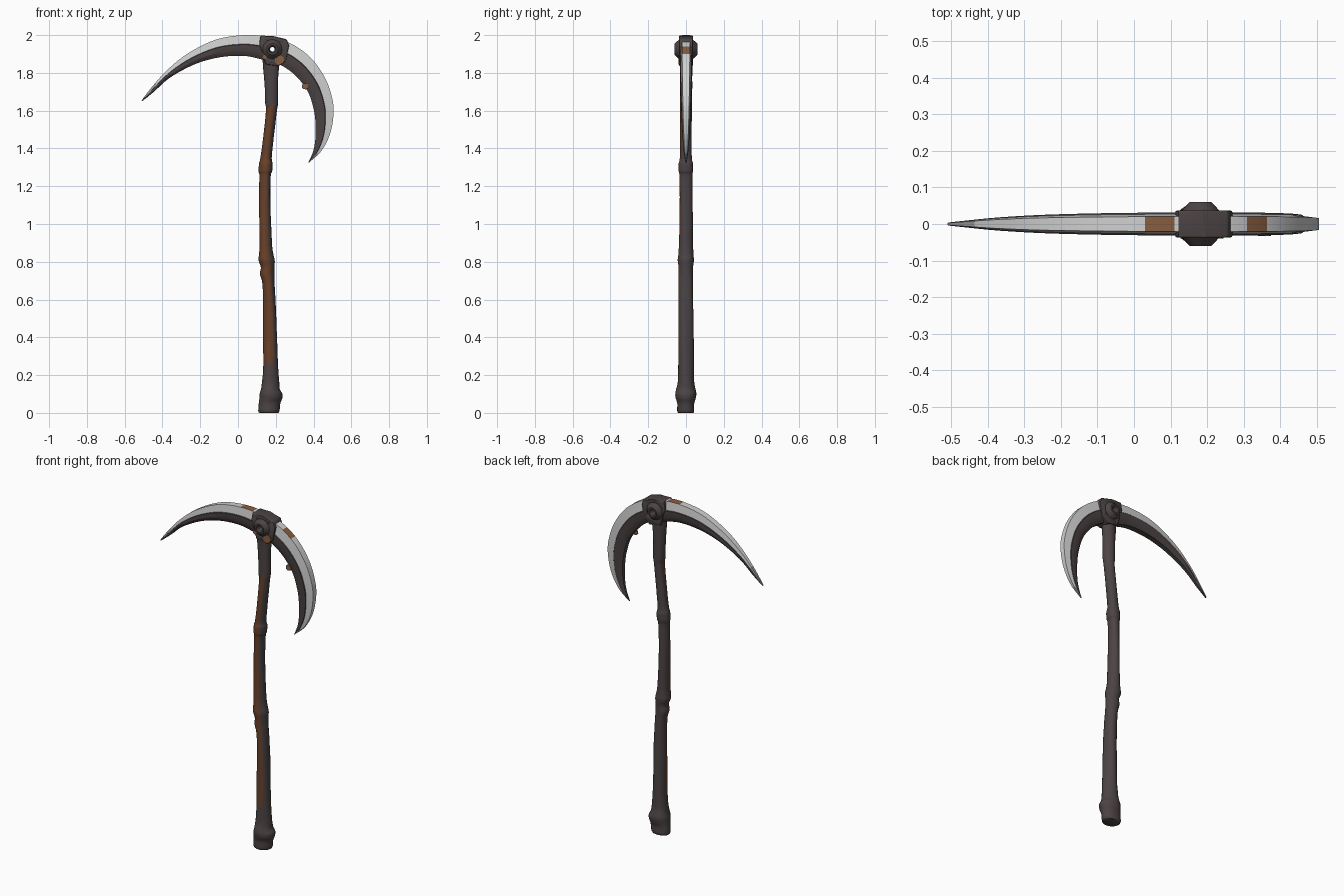
import bpy, bmesh, math, random
from mathutils import Vector

if "Cube" in bpy.data.objects:
    bpy.data.objects.remove(bpy.data.objects["Cube"])

random.seed(4)


def material(name, rgb):
    m = bpy.data.materials.new(name)
    m.diffuse_color = (*rgb, 1)
    m.use_nodes = True
    m.node_tree.nodes["Principled BSDF"].inputs["Base Color"].default_value = m.diffuse_color
    return m


IRON = material("dark iron", (0.072, 0.056, 0.057))
STEEL = material("bright steel", (0.62, 0.63, 0.62))
GREY = material("dull steel", (0.33, 0.33, 0.33))
WOOD = material("brown wood", (0.14, 0.052, 0.022))
RUST = material("rust", (0.25, 0.11, 0.05))


def finish(bm, name, mats, angle=40):
    bmesh.ops.recalc_face_normals(bm, faces=bm.faces)
    me = bpy.data.meshes.new(name)
    bm.to_mesh(me)
    bm.free()
    ob = bpy.data.objects.new(name, me)
    bpy.context.collection.objects.link(ob)
    for m in mats:
        me.materials.append(m)
    bpy.ops.object.select_all(action='DESELECT')
    ob.select_set(True)
    bpy.context.view_layer.objects.active = ob
    bpy.ops.object.shade_smooth_by_angle(angle=math.radians(angle))
    return ob


def spline(rows, steps):
    """Catmull-Rom resampling of rows of numbers."""
    out = []
    for i in range(len(rows) - 1):
        a, b, c, d = (rows[max(i - 1, 0)], rows[i], rows[i + 1], rows[min(i + 2, len(rows) - 1)])
        for s in range(steps):
            t = s / steps
            out.append([0.5 * (2 * q + (r - p) * t + (2 * p - 5 * q + 4 * r - w) * t * t
                               + (3 * q - p - 3 * r + w) * t ** 3)
                        for p, q, r, w in zip(a, b, c, d)])
    return out + [list(rows[-1])]


def loft(bm, rings):
    """Skin closed rings of points; returns side faces as (row, column, face)."""
    vs = [[bm.verts.new(p) for p in ring] for ring in rings]
    n = len(vs[0])
    sides = [(i, j, bm.faces.new((vs[i][j], vs[i][(j + 1) % n], vs[i + 1][(j + 1) % n], vs[i + 1][j])))
             for i in range(len(vs) - 1) for j in range(n)]
    bm.faces.new(vs[0][::-1])
    bm.faces.new(vs[-1])
    return sides


def plate(name, pts, y0, y1, mats, bevel=0):
    bm = bmesh.new()
    loft(bm, [[(x, y, z) for x, z in pts] for y in (y0, y1)])
    if bevel:
        bmesh.ops.bevel(bm, geom=bm.edges[:], offset=bevel, segments=2, affect='EDGES', profile=0.5)
    return finish(bm, name, mats)


def circle(cx, cz, r, n, rough=0):
    return [(cx + r * (1 + random.uniform(-rough, rough)) * math.cos(math.tau * k / n),
             cz + r * (1 + random.uniform(-rough, rough)) * math.sin(math.tau * k / n)) for k in range(n)]


# Crescent blade: outer x, outer z, inner x, inner z, half thickness
stations = [
    (-.51, 1.655, -.507, 1.65, .004), (-.46, 1.72, -.445, 1.70, .010),
    (-.38, 1.81, -.36, 1.775, .018), (-.27, 1.90, -.23, 1.845, .025),
    (-.12, 1.975, -.10, 1.882, .029), (.03, 2.0, .03, 1.89, .031),
    (.15, 1.992, .13, 1.87, .032), (.27, 1.96, .22, 1.845, .032),
    (.38, 1.885, .305, 1.785, .031), (.46, 1.775, .37, 1.70, .029),
    (.50, 1.66, .40, 1.61, .026), (.505, 1.57, .41, 1.54, .023),
    (.485, 1.47, .41, 1.455, .018), (.44, 1.385, .398, 1.385, .012),
    (.375, 1.325, .372, 1.325, .004)]
# cross-section: fraction from outer to inner edge, thickness factor
section = [(0, .65), (.43, .86), (.46, 1), (.75, 1), (.88, .8), (1, .55)]
rings = []
for ox, oz, ix, iz, h in spline(stations, 6):
    o, i = Vector((ox, 0, oz)), Vector((ix, 0, iz))
    side = [(o.lerp(i, f), h * k) for f, k in section]
    rings.append([p + Vector((0, -w, 0)) for p, w in side] +
                 [p + Vector((0, w, 0)) for p, w in reversed(side)])
bm = bmesh.new()
last, rows = 2 * len(section) - 1, len(rings) - 1
for i, j, f in loft(bm, rings):
    if j in (0, last - 1, last):                      # bevelled cutting edge
        x = f.calc_center_median().x
        f.material_index = 2 if i < 8 or i > rows - 6 else 1
        if j == last and (.03 < x < .12 or .31 < x < .365):
            f.material_index = 3                      # rusty patches on the rim
blade = finish(bm, "blade", [IRON, STEEL, GREY, RUST], 25)

# Collar block gripping the blade
collar = plate("collar", [(.112, 1.955), (.12, 1.998), (.19, 1.994), (.258, 1.978), (.27, 1.945),
                          (.255, 1.865), (.215, 1.835), (.145, 1.845), (.13, 1.90)],
               -.037, .037, [IRON], .006)

# Cut the eye through blade and collar
cutter = plate("eye_cutter", circle(.182, 1.925, .03, 20), -.1, .1, [])
cutter.hide_render = True
for ob in (blade, collar):
    mod = ob.modifiers.new("eye", 'BOOLEAN')
    mod.object, mod.operation, mod.solver = cutter, 'DIFFERENCE', 'EXACT'
    bpy.context.view_layer.objects.active = ob
    bpy.ops.object.modifier_apply(modifier="eye")
bpy.data.objects.remove(cutter)

# Raised boss with a through hole
bm = bmesh.new()
prof = [(.012, -.03), (.020, -.06), (.030, -.06), (.054, -.034),
        (.054, .034), (.030, .06), (.020, .06), (.012, .03)]
n = 24
vs = [[bm.verts.new((.182 + r * math.cos(math.tau * k / n), y, 1.925 + r * math.sin(math.tau * k / n)))
       for r, y in prof] for k in range(n)]
for k in range(n):
    for j in range(len(prof)):
        a, b, m = vs[k], vs[(k + 1) % n], (j + 1) % len(prof)
        bm.faces.new((a[j], a[m], b[m], b[j]))
finish(bm, "boss", [IRON], 35)

# Rust spots on the front
for name, x, z, r, y in (("collar_rust", .218, 1.868, .027, -.037), ("collar_rust_small", .14, 1.885, .013, -.037),
                         ("blade_rust", .355, 1.728, .017, -.030)):
    plate(name, circle(x, z, r, 9, .15), y - .003, y + .003, [RUST])

# Knotted handle: z, centre x, radius x, radius y
handle = [
    (0.0, .163, .050, .040), (.012, .163, .056, .045), (.05, .166, .057, .045), (.075, .172, .060, .052),
    (.10, .173, .060, .056), (.125, .170, .050, .052), (.16, .171, .046, .044), (.25, .172, .039, .042),
    (.40, .170, .037, .040), (.55, .168, .034, .039), (.68, .162, .032, .038), (.735, .154, .038, .038),
    (.77, .156, .036, .038), (.81, .150, .043, .043), (.84, .148, .038, .040), (.90, .146, .033, .037),
    (1.10, .142, .030, .034), (1.25, .144, .030, .034), (1.28, .146, .036, .038), (1.32, .148, .036, .038),
    (1.35, .149, .030, .032), (1.45, .160, .028, .031), (1.60, .176, .029, .031), (1.64, .177, .034, .032),
    (1.75, .176, .036, .032), (1.84, .176, .043, .033), (1.885, .176, .046, .033)]
n = 24
rings = []
for z, cx, rx, ry in spline(handle, 4):
    ring = []
    for k in range(n):
        a = math.tau * k / n
        w = 1 + .035 * math.sin(3 * a + 9 * z) + random.uniform(-.012, .012)
        ring.append((cx + rx * w * math.cos(a), ry * w * math.sin(a), z))
    rings.append(ring)
bm = bmesh.new()
for i, j, f in loft(bm, rings):
    a = math.tau * (j + .5) / n
    z = f.calc_center_median().z
    low, high = .26 + .03 * math.sin(5 * a), 1.63 + .02 * math.sin(4 * a)
    # bare wood shows on the front, turned a little to the left
    if low < z < high and -.5 * math.cos(a) - .87 * math.sin(a) > .5 + .06 * math.sin(13 * z):
        f.material_index = 1
finish(bm, "handle", [IRON, WOOD], 50)
